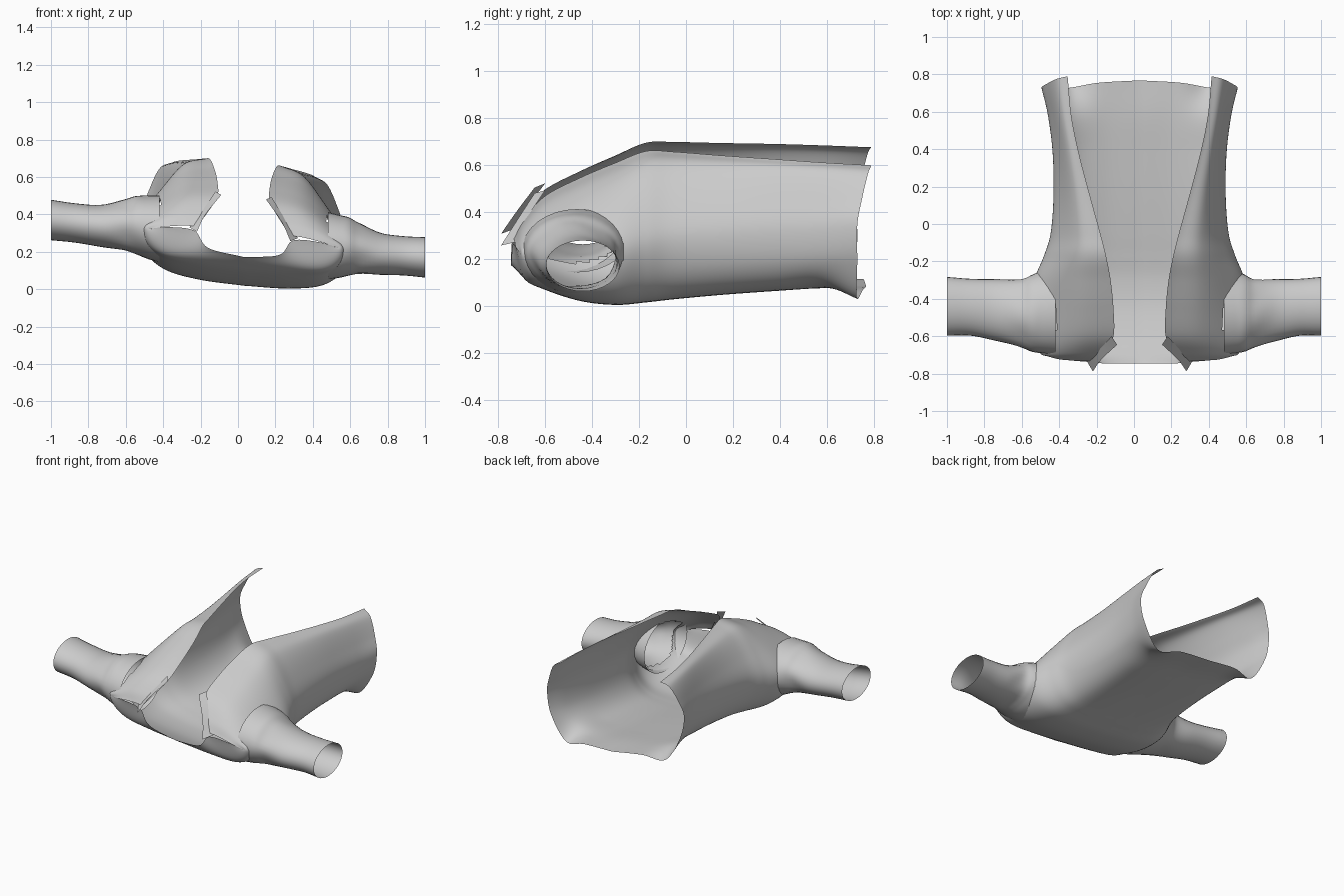
import bpy, bmesh, math
from mathutils import Vector

if "Cube" in bpy.data.objects:
    bpy.data.objects.remove(bpy.data.objects["Cube"])

SHIFT, LEAN = 0.03, 0.10   # garment lies slightly off-centre and leaning to one side


def place(u, y, z):
    x = u + SHIFT
    return Vector((x, y, z - LEAN * x))


def spline(pts, n):
    """Smooth curve through points, n steps per span."""
    p = [Vector(q) for q in pts]
    p = [2 * p[0] - p[1]] + p + [2 * p[-1] - p[-2]]
    out = []
    for i in range(1, len(p) - 2):
        a, b, c, d = p[i - 1:i + 3]
        for k in range(n):
            t = k / n
            out.append(0.5 * (2 * b + (c - a) * t + (2 * a - 5 * b + 4 * c - d) * t * t
                              + (3 * b - a - 3 * c + d) * t ** 3))
    return out + [p[-2]]


def surface(name, rows, closed=False, cut=None):
    """Skin a grid of points, leaving out faces chosen by cut."""
    bm = bmesh.new()
    grid = [[bm.verts.new(place(*q)) for q in r] for r in rows]
    w = len(rows[0])
    for i in range(len(rows) - 1):
        for j in range(w if closed else w - 1):
            k = (j + 1) % w
            ids = [(i, j), (i, k), (i + 1, k), (i + 1, j)]
            mid = sum((Vector(rows[a][b]) for a, b in ids), Vector((0, 0, 0))) / 4
            if not (cut and cut(mid)):
                bm.faces.new([grid[a][b] for a, b in ids])
    bmesh.ops.delete(bm, geom=[v for v in bm.verts if not v.link_faces], context='VERTS')
    bmesh.ops.recalc_face_normals(bm, faces=bm.faces)
    me = bpy.data.meshes.new(name)
    bm.to_mesh(me)
    bm.free()
    for f in me.polygons:
        f.use_smooth = True
    ob = bpy.data.objects.new(name, me)
    bpy.context.collection.objects.link(ob)
    return ob


def half_section(y, ue, ze, w, zw, zb):
    """Half outline from the front opening edge round to the middle of the back."""
    d, h, g = w - ue, ze - zw, zw - zb
    return [(ue, y, ze), (ue + .43 * d, y, ze - .13 * h), (ue + .79 * d, y, ze - .55 * h),
            (w, y, zw), (w * .94, y, zb + .5 * g), (w * .75, y, zb + .16 * g),
            (w * .42, y, zb + .03 * g), (0, y, zb)]


def in_armhole(m):
    """True where the body is swallowed by the sleeve root."""
    return abs(m.x) > .45 and ((m.y + .47) / .205) ** 2 + ((m.z - .285) / .15) ** 2 < 1


# Body: y, opening half width, opening height, half width, widest height, back height
stations = [
    (.77, .385, .64, .525, .40, .085), (.58, .365, .65, .49, .38, .09),
    (.38, .325, .66, .465, .37, .077), (.15, .265, .67, .46, .36, .06),
    (-.05, .21, .68, .475, .35, .042), (-.17, .18, .68, .51, .33, .03),
    (-.30, .155, .628, .56, .30, .022), (-.45, .14, .563, .57, .29, .04),
    (-.60, .14, .485, .56, .285, .09), (-.69, .195, .39, .53, .28, .14)]
sections = [half_section(*s) for s in stations]
# uneven hem with drooping corners at the bottom
hem_y = [.79, .775, .75, .73, .73, .725, .755, .768]
sections[0] = [(p[0], y, p[2]) for p, y in zip(sections[0], hem_y)]
sections[0][5] = (.38, .728, .075)
# shoulder seam and back neckline at the top
sections.append([(.25, -.735, .315), (.33, -.73, .31), (.42, -.725, .295), (.50, -.705, .275),
                 (.41, -.725, .294), (.265, -.738, .29), (.19, -.745, .205), (0, -.745, .175)])
cols = list(zip(*[spline(s, 8) for s in sections]))
cols = [spline(c, 8) for c in cols]
rows = []
for r in zip(*cols):
    right = [tuple(p) for p in r]
    left = [(-p[0], p[1], p[2]) for p in right]
    rows.append(left[:-1] + right[::-1])
surface("jacket_body", rows, cut=in_armhole)

# Sleeves: distance out, centre y, radius y, centre z, radius z
sleeve = [(.45, -.465, .235, .28, .18), (.515, -.47, .222, .283, .168),
          (.57, -.475, .205, .287, .155), (.63, -.475, .18, .28, .135),
          (.75, -.46, .165, .265, .112), (.88, -.445, .152, .267, .105),
          (1.0, -.44, .157, .27, .108)]
for side, name, reach in ((1, "right_sleeve", .97), (-1, "left_sleeve", 1.03)):
    rings = []
    for u, yc, ry, zc, rz in spline(sleeve, 5):
        u = .45 + (u - .45) * (reach - .45) / .55
        ring = []
        for k in range(32):
            a = math.tau * k / 32
            crease = 1 + .03 * math.sin(5 * a + u * 9) * max(0, 1 - abs(u - .63) / .1)
            ring.append((side * u, yc + ry * crease * math.cos(a), zc + rz * crease * math.sin(a)))
        rings.append(ring)
    surface(name, rings, closed=True)

# Collar strips standing along each side of the neckline
outer = spline([(.29, -.72, .305), (.225, -.68, .395), (.15, -.60, .51)], 6)
inner = spline([(.25, -.788, .285), (.205, -.725, .38), (.12, -.645, .495)], 6)
for side, name in ((1, "right_collar"), (-1, "left_collar")):
    surface(name, [[(side * p.x, p.y, p.z) for p in edge] for edge in (outer, inner)])
